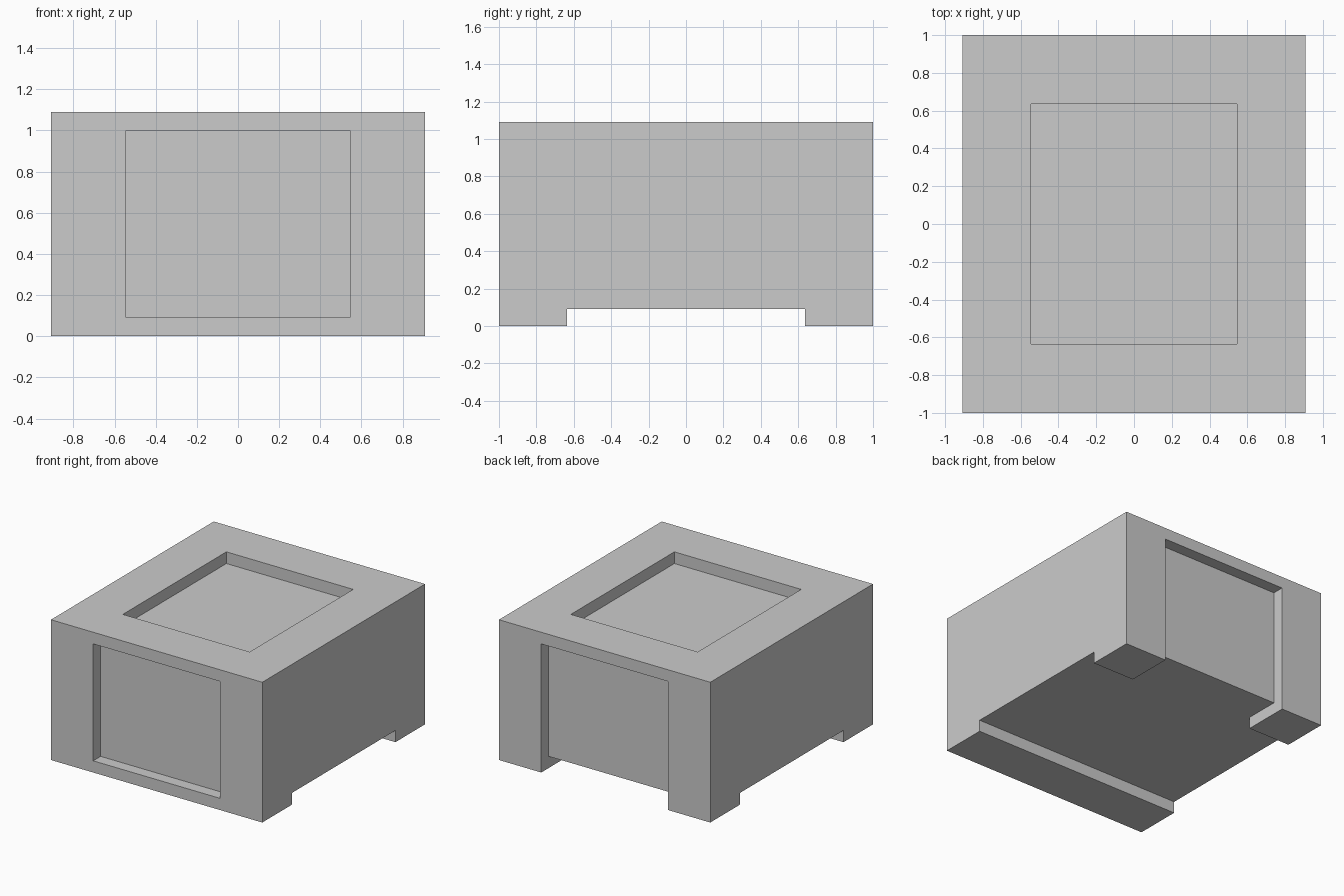
import bpy
import bmesh
from mathutils import Vector

if "Cube" in bpy.data.objects:
    bpy.data.objects.remove(bpy.data.objects["Cube"])

U = 1 / 11  # the whole model sits on this module


def box(name, lo, hi):
    """Axis-aligned box between two corners given in modules."""
    lo, hi = Vector(lo) * U, Vector(hi) * U
    bm = bmesh.new()
    bmesh.ops.create_cube(bm, size=1)
    bmesh.ops.scale(bm, vec=hi - lo, verts=bm.verts)
    bmesh.ops.translate(bm, vec=(lo + hi) / 2, verts=bm.verts)
    mesh = bpy.data.meshes.new(name)
    bm.to_mesh(mesh)
    bm.free()
    obj = bpy.data.objects.new(name, mesh)
    bpy.context.collection.objects.link(obj)
    return obj


# Solid block
body = box("box_body", (-10, -11, 0), (10, 11, 12))

# Recessed panels on top, front and back, then the underside channel
# that runs through both sides and out between the back feet
cuts = {
    "top_panel_cutter": ((-6, -7, 11), (6, 7, 14)),
    "front_panel_cutter": ((-6, -14, 1), (6, -10, 11)),
    "back_panel_cutter": ((-6, 10, -2), (6, 14, 11)),
    "side_channel_cutter": ((-13, -7, -2), (13, 7, 1)),
    "back_channel_cutter": ((-6, 5, -2), (6, 13, 1)),
}
for name, (lo, hi) in cuts.items():
    cutter = box(name, lo, hi)
    cutter.hide_render = True
    cutter.display_type = 'WIRE'
    mod = body.modifiers.new(name, 'BOOLEAN')
    mod.operation = 'DIFFERENCE'
    mod.solver = 'EXACT'
    mod.object = cutter

# Bake the cuts and drop the cutters
bpy.context.view_layer.update()
graph = bpy.context.evaluated_depsgraph_get()
result = bpy.data.meshes.new_from_object(body.evaluated_get(graph))
body.modifiers.clear()
body.data = result
for name in cuts:
    bpy.data.objects.remove(bpy.data.objects[name])
